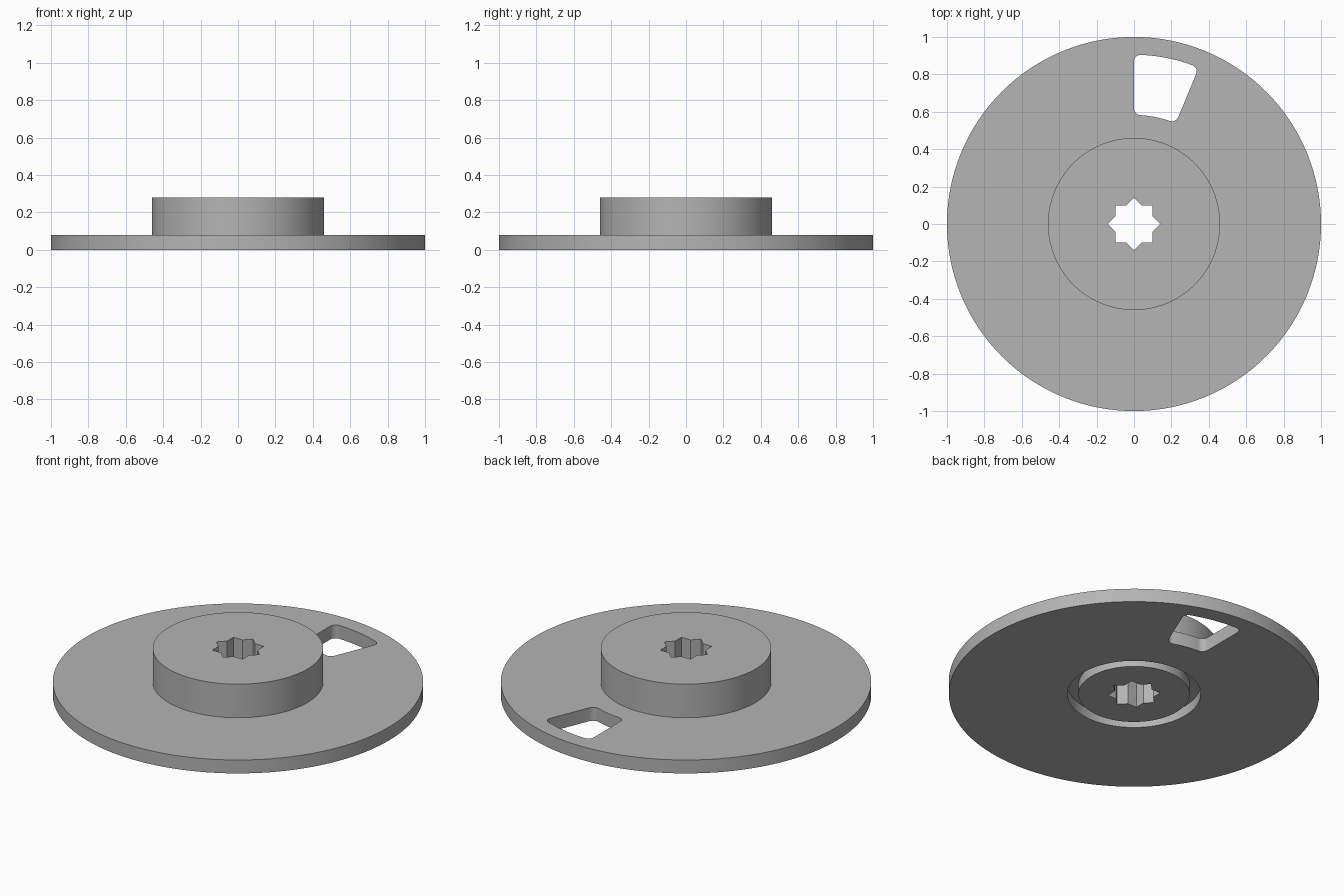
import bpy, bmesh, math
from mathutils import Vector

cube = bpy.data.objects.get("Cube")
if cube:
    bpy.data.objects.remove(cube, do_unlink=True)

grey = bpy.data.materials.new("plain grey")
grey.use_nodes = True
colour = (0.46, 0.46, 0.46, 1)
grey.diffuse_color = colour
grey.node_tree.nodes["Principled BSDF"].inputs["Base Color"].default_value = colour


def make_object(name, bm):
    bmesh.ops.recalc_face_normals(bm, faces=bm.faces)
    mesh = bpy.data.meshes.new(name)
    bm.to_mesh(mesh)
    bm.free()
    mesh.materials.append(grey)
    obj = bpy.data.objects.new(name, mesh)
    bpy.context.collection.objects.link(obj)
    return obj


def polar(radius, degrees):
    a = math.radians(degrees)
    return Vector((radius * math.cos(a), radius * math.sin(a), -0.1))


def prism(name, points, rounded=(), fillet=0.0):
    """Upright cutter from an outline, with some corners rounded."""
    bm = bmesh.new()
    verts = [bm.verts.new(p) for p in points]
    bm.faces.new(verts)
    if rounded:
        bmesh.ops.bevel(bm, geom=[verts[i] for i in rounded], offset=fillet,
                        segments=6, profile=0.5, affect='VERTICES')
    ext = bmesh.ops.extrude_face_region(bm, geom=bm.faces[:])
    top = [g for g in ext["geom"] if isinstance(g, bmesh.types.BMVert)]
    bmesh.ops.translate(bm, verts=top, vec=(0, 0, 0.6))
    obj = make_object(name, bm)
    obj.hide_render = True
    return obj


# Turned body: plate, raised hub and ring groove underneath
profile = [(0, 0), (0.30, 0), (0.30, 0.06), (0.36, 0.06), (0.36, 0), (1, 0),
           (1, 0.08), (0.46, 0.08), (0.46, 0.28), (0, 0.28)]
bm = bmesh.new()
ring = [bm.verts.new((r, 0, z)) for r, z in profile]
edges = [bm.edges.new(pair) for pair in zip(ring, ring[1:])]
bmesh.ops.spin(bm, geom=ring + edges, cent=(0, 0, 0), axis=(0, 0, 1),
               angle=math.tau, steps=128, use_duplicate=False)
bmesh.ops.remove_doubles(bm, verts=bm.verts, dist=0.0001)
dial = make_object("hubbed_disc", bm)

# Eight-pointed socket: two overlaid squares
tip = 0.1414
notch = 0.1 / math.cos(math.radians(22.5))
star = [polar(notch if i % 2 else tip, i * 22.5) for i in range(16)]
socket = prism("socket_cutter", star)

# Rounded window, one sixteenth of a turn wide
steps = [0, 0.2, 0.35, 0.5, 0.65, 0.8, 1]
outline = [polar(0.905, 67.5 + 22.5 * t) for t in steps]
outline += [polar(0.583, 90 - 22.5 * t) for t in steps]
n = len(steps)
window = prism("window_cutter", outline, (0, n - 1, n, 2 * n - 1), 0.036)

# Cut both openings through the body
bpy.ops.object.select_all(action='DESELECT')
bpy.context.view_layer.objects.active = dial
dial.select_set(True)
for cutter in (socket, window):
    mod = dial.modifiers.new(cutter.name, 'BOOLEAN')
    mod.operation = 'DIFFERENCE'
    mod.solver = 'EXACT'
    mod.object = cutter
    bpy.ops.object.modifier_apply(modifier=mod.name)
    bpy.data.objects.remove(cutter, do_unlink=True)

bpy.ops.object.shade_smooth_by_angle(angle=math.radians(30))
